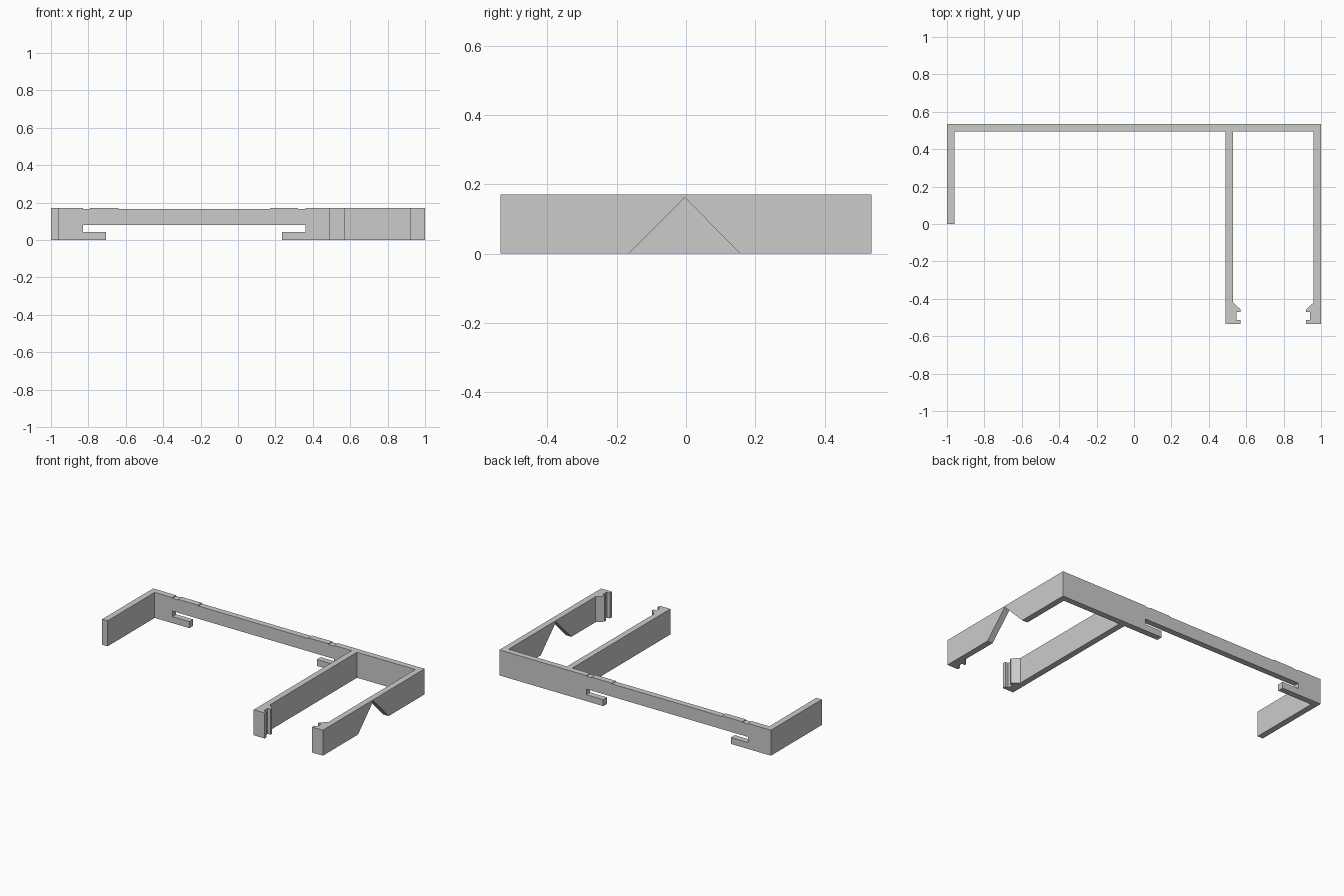
import bpy
import bmesh

cube = bpy.data.objects.get("Cube")
if cube:
    bpy.data.objects.remove(cube, do_unlink=True)

H = 0.17      # full height
BACK = 0.535  # half depth
T = 0.04      # wall thickness

grey = bpy.data.materials.new("plain grey")
grey.use_nodes = True
colour = (0.6, 0.6, 0.6, 1)
grey.diffuse_color = colour
grey.node_tree.nodes["Principled BSDF"].inputs["Base Color"].default_value = colour


def extrude(name, outline, place, depth):
    """Extrude a flat outline; place maps its 2D points into space."""
    bm = bmesh.new()
    face = bm.faces.new([bm.verts.new(place(a, b)) for a, b in outline])
    new = bmesh.ops.extrude_face_region(bm, geom=[face])["geom"]
    verts = [v for v in new if isinstance(v, bmesh.types.BMVert)]
    bmesh.ops.translate(bm, verts=verts, vec=depth)
    bmesh.ops.recalc_face_normals(bm, faces=bm.faces[:])
    mesh = bpy.data.meshes.new(name)
    bm.to_mesh(mesh)
    bm.free()
    mesh.materials.append(grey)
    obj = bpy.data.objects.new(name, mesh)
    bpy.context.collection.objects.link(obj)
    return obj


# Back rail: stepped top edge, open underside with two hooks
low, under, hook = 0.165, 0.08, 0.043
rail = [(-1, 0), (-0.705, 0), (-0.705, hook), (-0.83, hook), (-0.83, under),
        (0.36, under), (0.36, hook), (0.235, hook), (0.235, 0), (1, 0), (1, H),
        (0.36, H), (0.36, low), (0.32, low), (0.32, H), (0.17, H), (0.17, low),
        (-0.64, low), (-0.64, H), (-0.79, H), (-0.79, low), (-0.83, low),
        (-0.83, H), (-1, H)]
extrude("back_rail", rail, lambda x, z: (x, BACK, z), (0, -T, 0))

# Short left-hand arm of the frame
inner = BACK - T
side = [(0, 0), (inner, 0), (inner, H), (0, H)]
extrude("short_arm", side, lambda y, z: (-1, y, z), (T, 0, 0))

# Long solid arm
side = [(-BACK, 0), (inner, 0), (inner, H), (-BACK, H)]
extrude("middle_arm", side, lambda y, z: (0.49, y, z), (T, 0, 0))

# Long outer arm with triangular notch
side = [(-BACK, 0), (-0.165, 0), (-0.004, 0.162), (0.157, 0), (inner, 0),
        (inner, H), (-BACK, H)]
extrude("outer_arm", side, lambda y, z: (1 - T, y, z), (T, 0, 0))

# Mirrored snap clips at the tips of the long arms
clip = [(0, -BACK), (0.04, -BACK), (0.04, -0.512), (0.018, -0.512),
        (0.018, -0.47), (0.04, -0.47), (0.04, -0.457), (0, -0.42)]
for name, base, sign in (("middle_clip", 0.53, 1), ("outer_clip", 0.96, -1)):
    extrude(name, clip, lambda x, y: (base + sign * x, y, 0), (0, 0, H))
